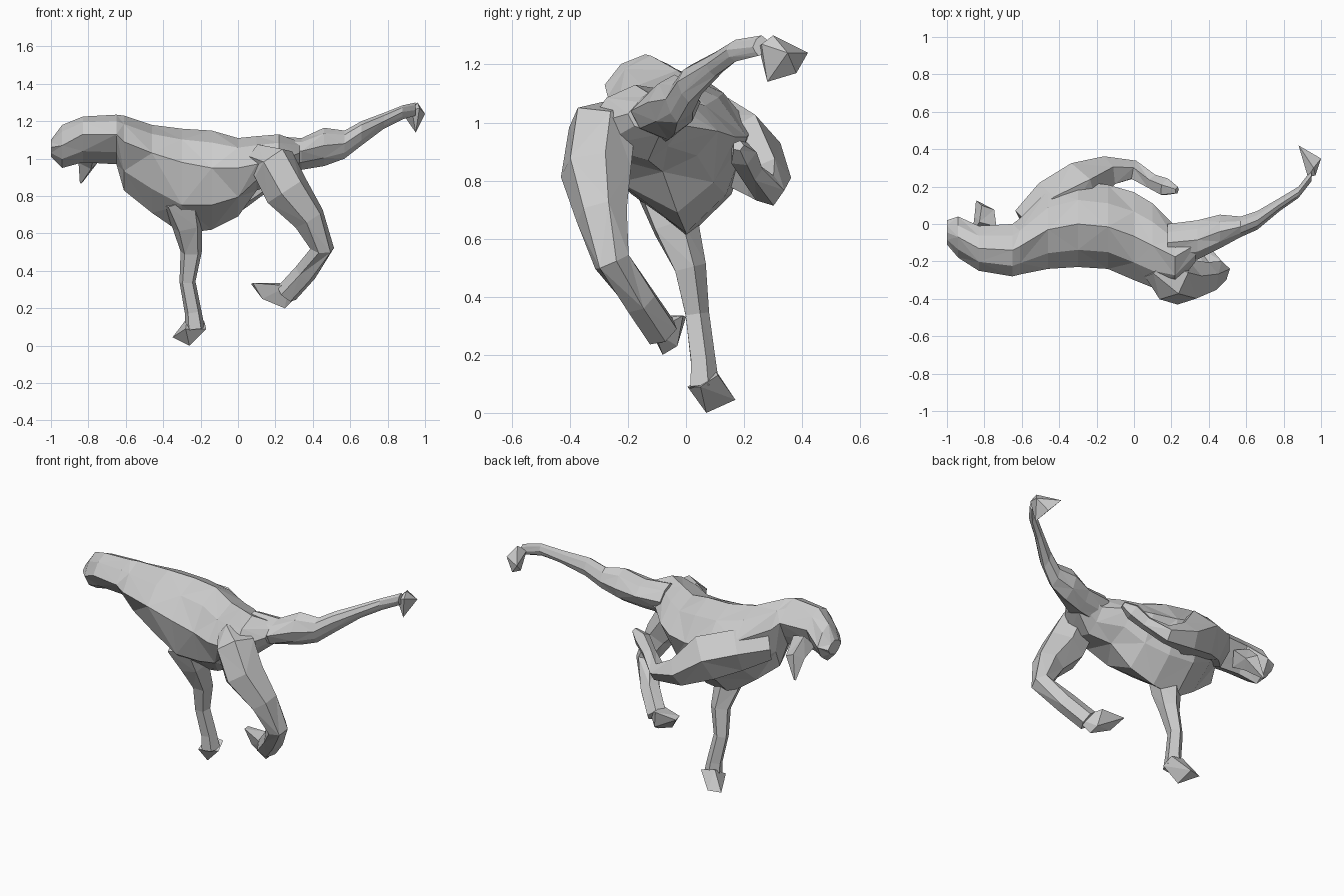
import bpy, bmesh, math
from mathutils import Vector


def add_object(name, mesh):
    obj = bpy.data.objects.new(name, mesh)
    bpy.context.collection.objects.link(obj)
    return obj


def loft(name, rings):
    # Skin a list of equal-sized rings and cap both ends
    n = len(rings[0])
    verts = [tuple(p) for r in rings for p in r]
    faces = [tuple(range(n))[::-1]]
    for i in range(len(rings) - 1):
        for j in range(n):
            k = (j + 1) % n
            a, b, c, d = i*n + j, i*n + k, (i+1)*n + k, (i+1)*n + j
            faces += [(a, b, c), (a, c, d)] if (i + j) % 2 else [(a, b, d), (b, c, d)]
    faces.append(tuple(range((len(rings) - 1)*n, len(rings)*n)))
    mesh = bpy.data.meshes.new(name)
    mesh.from_pydata(verts, [], faces)
    # Make all faces point outwards
    bm = bmesh.new()
    bm.from_mesh(mesh)
    bmesh.ops.recalc_face_normals(bm, faces=bm.faces)
    bm.to_mesh(mesh)
    bm.free()
    return add_object(name, mesh)


def limb(name, path, sides=5):
    # Faceted tube along (x, y, z, radius) points
    pts = [Vector(p[:3]) for p in path]
    rings = []
    for i, p in enumerate(pts):
        a = pts[max(i-1, 0)]
        b = pts[min(i+1, len(pts)-1)]
        t = (b - a).normalized()
        side = t.cross(Vector((0, 1, 0))).normalized()
        up = side.cross(t)
        r = path[i][3]
        rings.append([p + r*(math.cos(w)*side + math.sin(w)*up)
                      for w in (2*math.pi*(j + 0.25)/sides for j in range(sides))])
    return loft(name, rings)


def hull(name, points):
    # Angular lump wrapped around a few points
    bm = bmesh.new()
    for p in points:
        bm.verts.new(p)
    bmesh.ops.convex_hull(bm, input=bm.verts)
    mesh = bpy.data.meshes.new(name)
    bm.to_mesh(mesh)
    bm.free()
    return add_object(name, mesh)


def body(name, sections):
    # Sections: x, y min, y max, z min, z max, height of widest point, keel y, tuck of near lower edge
    rings = []
    for x, y0, y1, z0, z1, zm, yk, tuck in sections:
        lo, hi = zm + (z0 - zm)*0.6, zm + (z1 - zm)*0.68
        w = y1 - y0
        rings.append([(x, yk, z0), (x, y1 - w*0.16, lo), (x, y1, zm),
                      (x, y1 - w*0.22, hi), (x, (y0 + y1)/2, z1),
                      (x, y0 + w*0.2, hi), (x, y0, zm), (x, y0 + w*tuck, lo)])
    return loft(name, rings)


# Head, neck, chest and hips
body("torso", [
    (-1.00, -0.11, 0.02, 1.01, 1.10, 1.06, -0.05, 0.2),
    (-0.94, -0.18, 0.04, 0.95, 1.18, 1.07, -0.06, 0.2),
    (-0.83, -0.25, -0.01, 0.98, 1.225, 1.13, -0.08, 0.25),
    (-0.65, -0.28, 0.00, 0.97, 1.235, 1.13, -0.08, 0.3),
    (-0.61, -0.27, 0.03, 0.83, 1.23, 1.09, -0.06, 0.35),
    (-0.46, -0.24, 0.18, 0.71, 1.18, 1.03, -0.04, 0.16),
    (-0.30, -0.23, 0.23, 0.60, 1.16, 0.98, 0.00, 0.1),
    (-0.14, -0.24, 0.21, 0.62, 1.15, 0.95, 0.00, 0.12),
    (0.00, -0.30, 0.17, 0.69, 1.11, 0.95, -0.03, 0.15),
    (0.10, -0.34, 0.11, 0.83, 1.12, 0.97, -0.08, 0.12),
    (0.22, -0.34, -0.01, 0.87, 1.13, 0.99, -0.13, 0.12),
    (0.33, -0.20, -0.02, 0.96, 1.09, 1.03, -0.09, 0.12)])

# Tail
body("tail", [
    (0.18, -0.20, 0.00, 0.93, 1.12, 1.04, -0.08, 0.15),
    (0.34, -0.19, 0.02, 0.94, 1.11, 1.04, -0.06, 0.15),
    (0.46, -0.13, 0.05, 0.96, 1.165, 1.07, -0.04, 0.15),
    (0.57, -0.07, 0.04, 1.00, 1.15, 1.08, -0.03, 0.15),
    (0.66, -0.03, 0.07, 1.07, 1.20, 1.14, 0.01, 0.15),
    (0.78, 0.07, 0.14, 1.16, 1.245, 1.20, 0.10, 0.15),
    (0.88, 0.14, 0.20, 1.21, 1.285, 1.25, 0.17, 0.15),
    (0.95, 0.23, 0.29, 1.23, 1.30, 1.26, 0.25, 0.15)])

# Curled tail end
hull("tail_tip", [
    (0.96, 0.30, 1.30), (1.00, 0.35, 1.24), (0.88, 0.42, 1.24), (0.95, 0.28, 1.14),
    (0.94, 0.38, 1.17), (0.93, 0.25, 1.26), (0.97, 0.26, 1.27)])

# Pointed jaw under the head
limb("jaw", [(-0.80, -0.03, 1.05, 0.07), (-0.80, 0.06, 0.98, 0.055), (-0.84, 0.12, 0.87, 0.006)], 4)

# Standing leg with foot
limb("standing_leg", [
    (-0.31, -0.07, 0.78, 0.12), (-0.27, -0.04, 0.64, 0.085), (-0.25, 0.01, 0.50, 0.06),
    (-0.27, 0.035, 0.34, 0.045), (-0.24, 0.055, 0.18, 0.047), (-0.23, 0.06, 0.09, 0.055)])
hull("standing_foot", [
    (-0.35, 0.15, 0.045), (-0.26, 0.07, 0.0), (-0.17, 0.05, 0.09), (-0.27, 0.17, 0.045),
    (-0.28, 0.005, 0.09), (-0.27, 0.10, 0.15), (-0.18, 0.11, 0.13)])

# Bent hind leg with foot
limb("hind_leg", [
    (0.11, -0.22, 1.01, 0.08), (0.19, -0.29, 0.97, 0.125), (0.26, -0.31, 0.83, 0.125),
    (0.38, -0.29, 0.68, 0.09), (0.45, -0.255, 0.52, 0.065), (0.36, -0.16, 0.39, 0.062),
    (0.26, -0.085, 0.28, 0.062)], 6)
hull("hind_foot", [
    (0.25, -0.08, 0.20), (0.13, -0.05, 0.25), (0.07, 0.0, 0.33), (0.22, -0.01, 0.335),
    (0.33, -0.11, 0.28), (0.27, -0.14, 0.32), (0.08, -0.05, 0.335), (0.24, -0.03, 0.23)])

# Folded leg on the far side
limb("folded_leg", [
    (-0.58, 0.00, 0.98, 0.09), (-0.44, 0.11, 0.96, 0.13), (-0.28, 0.20, 0.90, 0.14),
    (-0.14, 0.28, 0.80, 0.085), (0.00, 0.285, 0.765, 0.055), (0.10, 0.225, 0.83, 0.042),
    (0.17, 0.195, 0.89, 0.05), (0.23, 0.18, 0.92, 0.02)])
